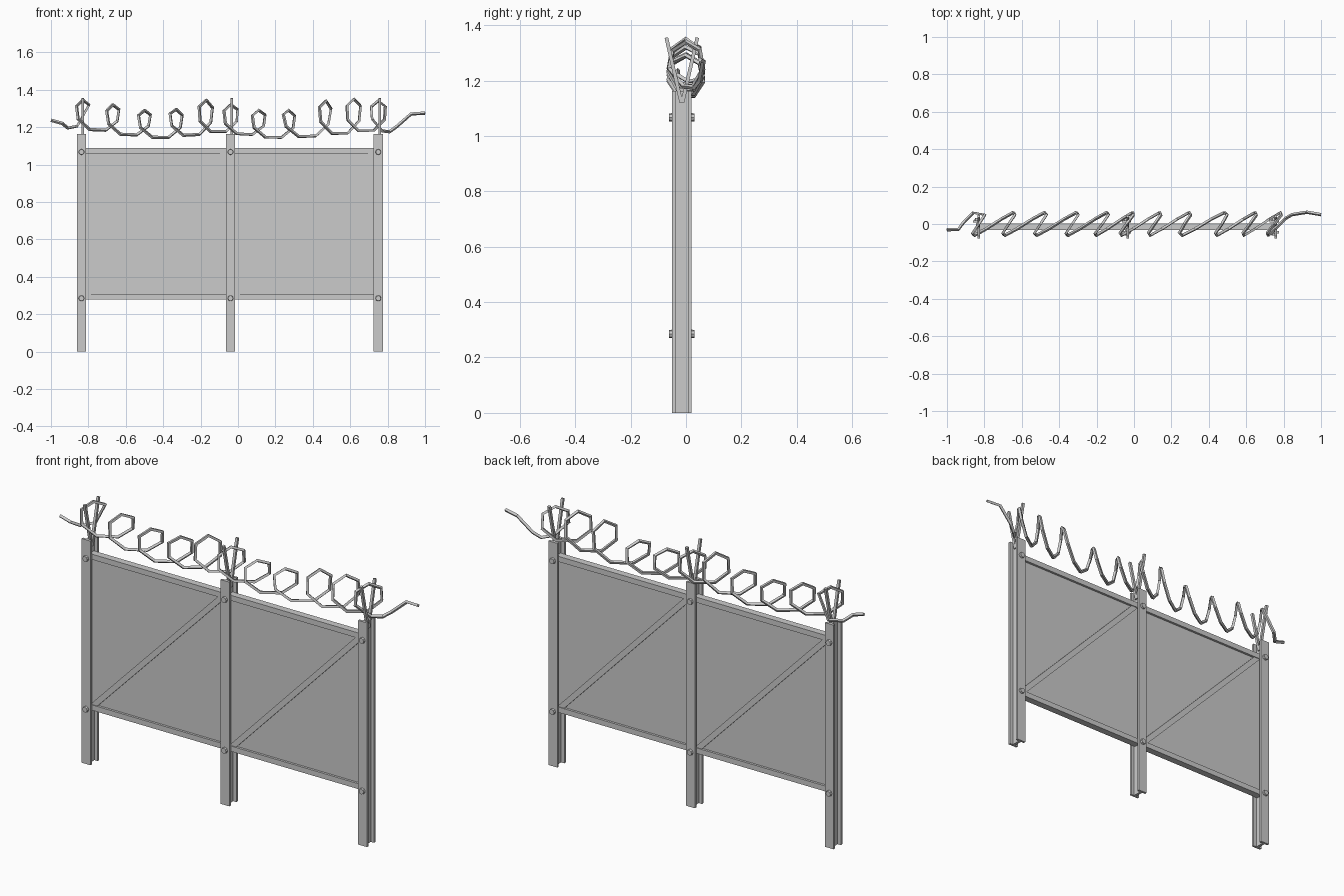
import bpy, bmesh, math
from mathutils import Vector, Matrix

if "Cube" in bpy.data.objects:
    bpy.data.objects.remove(bpy.data.objects["Cube"])

YC = -0.015                      # centre plane of the fence
POSTS = [-0.837, -0.04, 0.75]


def add_mesh(name, bm):
    bmesh.ops.recalc_face_normals(bm, faces=bm.faces)
    me = bpy.data.meshes.new(name)
    bm.to_mesh(me)
    bm.free()
    ob = bpy.data.objects.new(name, me)
    bpy.context.collection.objects.link(ob)
    return ob


def box(name, lo, hi):
    bm = bmesh.new()
    lo, hi = Vector(lo), Vector(hi)
    bmesh.ops.create_cube(bm, size=1, matrix=Matrix.Translation((lo + hi) / 2)
                          @ Matrix.Diagonal((*(hi - lo), 1)))
    return add_mesh(name, bm)


def bar(name, a, b, width, depth):
    """Rectangular bar from a to b; depth is measured towards y."""
    a, b = Vector(a), Vector(b)
    d = (b - a).normalized()
    side = d.cross(Vector((0, 1, 0)))
    side = side.normalized() if side.length > 0.01 else Vector((1, 0, 0))
    up = side.cross(d)
    m = Matrix((side * width, up * depth, b - a)).transposed().to_4x4()
    m.translation = (a + b) / 2
    bm = bmesh.new()
    bmesh.ops.create_cube(bm, size=1, matrix=m)
    return add_mesh(name, bm)


def h_beam(name, x, top):
    """H-section post: flanges front and back, web along y."""
    w, d, f, t = 0.025, 0.035, 0.012, 0.007
    q = [(-w, -d), (w, -d), (w, -d + f), (t, -d + f), (t, d - f), (w, d - f)]
    pts = q + [(-px, -py) for px, py in q]
    bm = bmesh.new()
    face = bm.faces.new([bm.verts.new((x + px, YC + py, 0)) for px, py in pts])
    ext = bmesh.ops.extrude_face_region(bm, geom=[face])
    bmesh.ops.translate(bm, vec=(0, 0, top),
                        verts=[v for v in ext['geom'] if isinstance(v, bmesh.types.BMVert)])
    return add_mesh(name, bm)


# Posts with bolts and V-shaped wire holders
for x in POSTS:
    h_beam("post", x, 1.163)
    for z in (0.285, 1.067):
        for s in (-1, 1):
            bm = bmesh.new()
            bmesh.ops.create_cone(bm, cap_ends=True, segments=8, radius1=0.016,
                                  radius2=0.014, depth=0.014,
                                  matrix=Matrix.Translation((x, YC + s * 0.039, z))
                                  @ Matrix.Rotation(s * -math.pi / 2, 4, 'X'))
            add_mesh("bolt", bm)
    for s in (-1, 1):
        bar("wire_holder", (x + 0.007, YC + s * 0.002, 1.12),
            (x + 0.007, YC + s * 0.056, 1.355), 0.013, 0.013)

# Panels, rails and diagonal braces, one set per bay
for xa, xb in zip(POSTS, POSTS[1:]):
    box("panel", (xa, YC - 0.006, 0.285), (xb, YC + 0.006, 1.08))
    for z in (0.278, 1.06):
        box("rail", (xa, YC - 0.018, z), (xb, YC + 0.018, z + 0.028))
    for s in (-1, 1):
        y = YC + s * 0.009
        lo, hi = (xa, xb) if s < 0 else (xb, xa)
        k = 0.02 if lo < hi else -0.02
        bar("brace", (lo + k, y, 0.295), (hi - k, y, 1.075), 0.028, 0.01)

# Razor wire coil: uneven tilted loops given as (x, top z, bottom z)
LOOPS = [(-0.83, 1.345, 1.19), (-0.67, 1.32, 1.165), (-0.50, 1.29, 1.14),
         (-0.33, 1.295, 1.135), (-0.17, 1.345, 1.165), (-0.04, 1.32, 1.17),
         (0.11, 1.29, 1.14), (0.27, 1.29, 1.135), (0.47, 1.34, 1.15),
         (0.62, 1.35, 1.165), (0.75, 1.34, 1.18)]


def sample(u):
    i = max(0, min(len(LOOPS) - 2, math.floor(u)))
    return [a + (b - a) * (u - i) for a, b in zip(LOOPS[i], LOOPS[i + 1])]


path = [(-1, -0.03, 1.237), (-0.94, -0.03, 1.22), (-0.91, 0.01, 1.195), (-0.86, 0.06, 1.205)]
SEG = 7
for k in range(-1, (len(LOOPS) - 1) * SEG + 3):
    u = k / SEG
    t = 2 * math.pi * u + math.pi
    x, top, bot = sample(u)
    path.append((x + 0.072 * math.sin(t), 0.063 * math.sin(t),
                 (top + bot) / 2 - (top - bot) / 2 * math.cos(t)))
path += [(0.77, -0.01, 1.18), (0.81, 0.03, 1.175), (0.845, 0.05, 1.2),
         (0.925, 0.063, 1.27), (1, 0.05, 1.275)]
cu = bpy.data.curves.new("razor_wire", 'CURVE')
cu.dimensions = '3D'
cu.bevel_depth = 0.009
cu.bevel_resolution = 0
cu.use_fill_caps = True
sp = cu.splines.new('POLY')
sp.points.add(len(path) - 1)
for p, co in zip(sp.points, path):
    p.co = (*co, 1)
sp.use_smooth = False
bpy.context.collection.objects.link(bpy.data.objects.new("razor_wire", cu))
